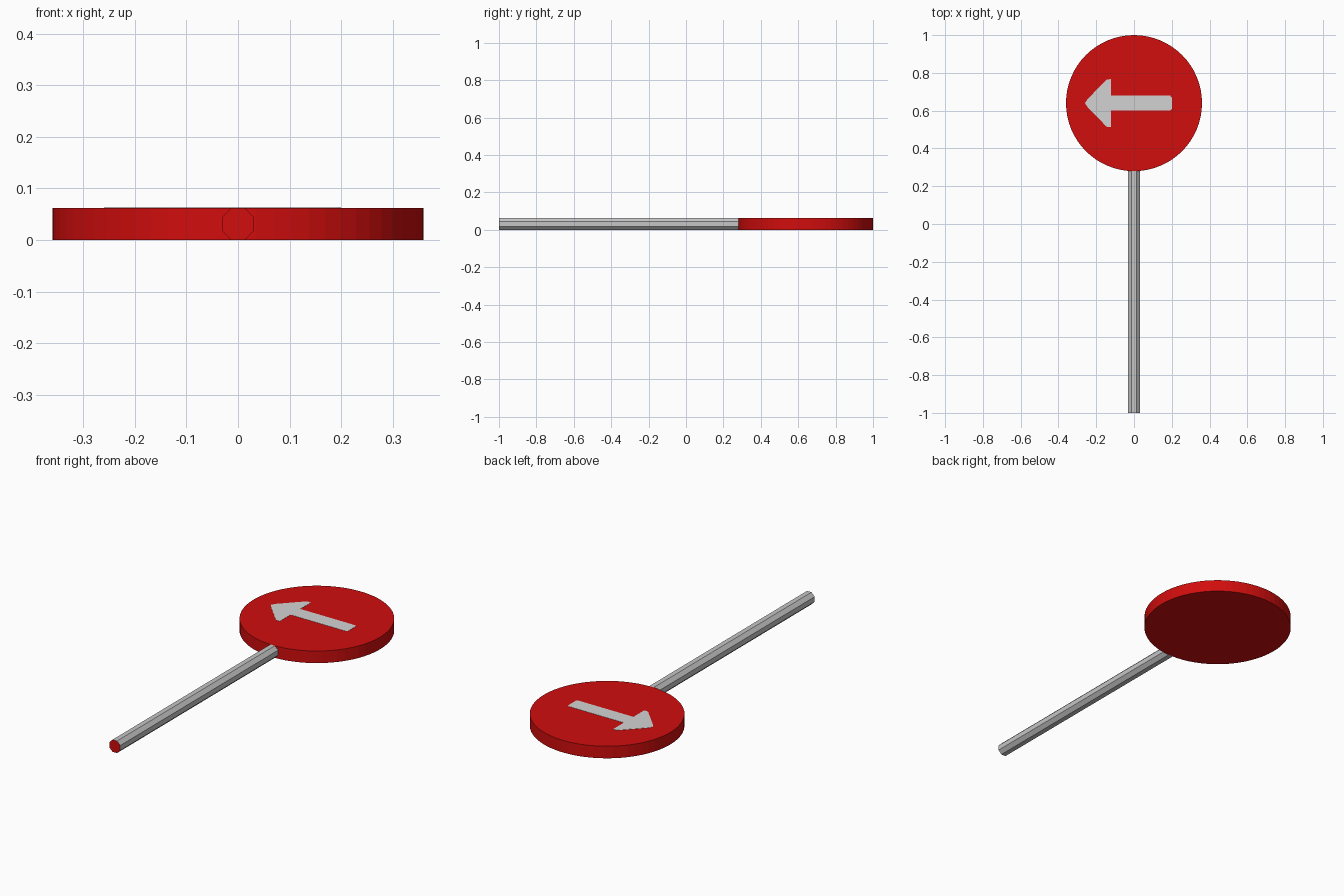
import bpy, bmesh, math
from mathutils import Matrix

if "Cube" in bpy.data.objects:
    bpy.data.objects.remove(bpy.data.objects["Cube"])

THICK = 0.062          # sign thickness, same as pole diameter
CENTRE_Y, RADIUS = 0.64, 0.36


def material(name, rgb):
    m = bpy.data.materials.new(name)
    m.diffuse_color = (*rgb, 1)
    m.use_nodes = True
    m.node_tree.nodes["Principled BSDF"].inputs["Base Color"].default_value = m.diffuse_color
    return m


red = material("sign red", (0.64, 0.004, 0.004))
white = material("arrow light grey", (0.65, 0.65, 0.65))
grey = material("pole grey", (0.56, 0.56, 0.56))


def make_object(name, bm, mats):
    bmesh.ops.recalc_face_normals(bm, faces=bm.faces)
    mesh = bpy.data.meshes.new(name)
    bm.to_mesh(mesh)
    bm.free()
    for m in mats:
        mesh.materials.append(m)
    ob = bpy.data.objects.new(name, mesh)
    bpy.context.collection.objects.link(ob)
    return ob


def cylinder(sides, radius, depth, matrix):
    bm = bmesh.new()
    bmesh.ops.create_cone(bm, cap_ends=True, segments=sides, radius1=radius,
                          radius2=radius, depth=depth, matrix=matrix)
    return bm


# round sign plate
bm = cylinder(64, RADIUS, THICK, Matrix.Translation((0, CENTRE_Y, THICK / 2)))
make_object("sign_disc", bm, [red])

# octagonal pole with flats facing up, down and sideways; red end caps
y0, y1 = -1.0, 0.282
turn = Matrix.Rotation(math.pi / 2, 4, 'X') @ Matrix.Rotation(math.pi / 8, 4, 'Z')
bm = cylinder(8, THICK / 2 / math.cos(math.pi / 8), y1 - y0,
              Matrix.Translation((0, (y0 + y1) / 2, THICK / 2)) @ turn)
bm.normal_update()
for f in bm.faces:
    f.material_index = 1 if abs(f.normal.y) > 0.9 else 0
pole = make_object("pole", bm, [grey, red])

# arrow: thin plate on the sign, upper half of the outline mirrored
half = [(-0.26, 0.0), (-0.245, 0.022), (-0.145, 0.125), (-0.122, 0.127),
        (-0.122, 0.039), (0.192, 0.039), (0.2, 0.03)]
outline = half + [(x, -y) for x, y in reversed(half[1:])]
bm = bmesh.new()
face = bm.faces.new([bm.verts.new((x, CENTRE_Y + y, THICK - 0.001)) for x, y in outline])
ext = bmesh.ops.extrude_face_region(bm, geom=[face])
bmesh.ops.translate(bm, vec=(0, 0, 0.002),
                    verts=[v for v in ext["geom"] if isinstance(v, bmesh.types.BMVert)])
make_object("arrow", bm, [white])
